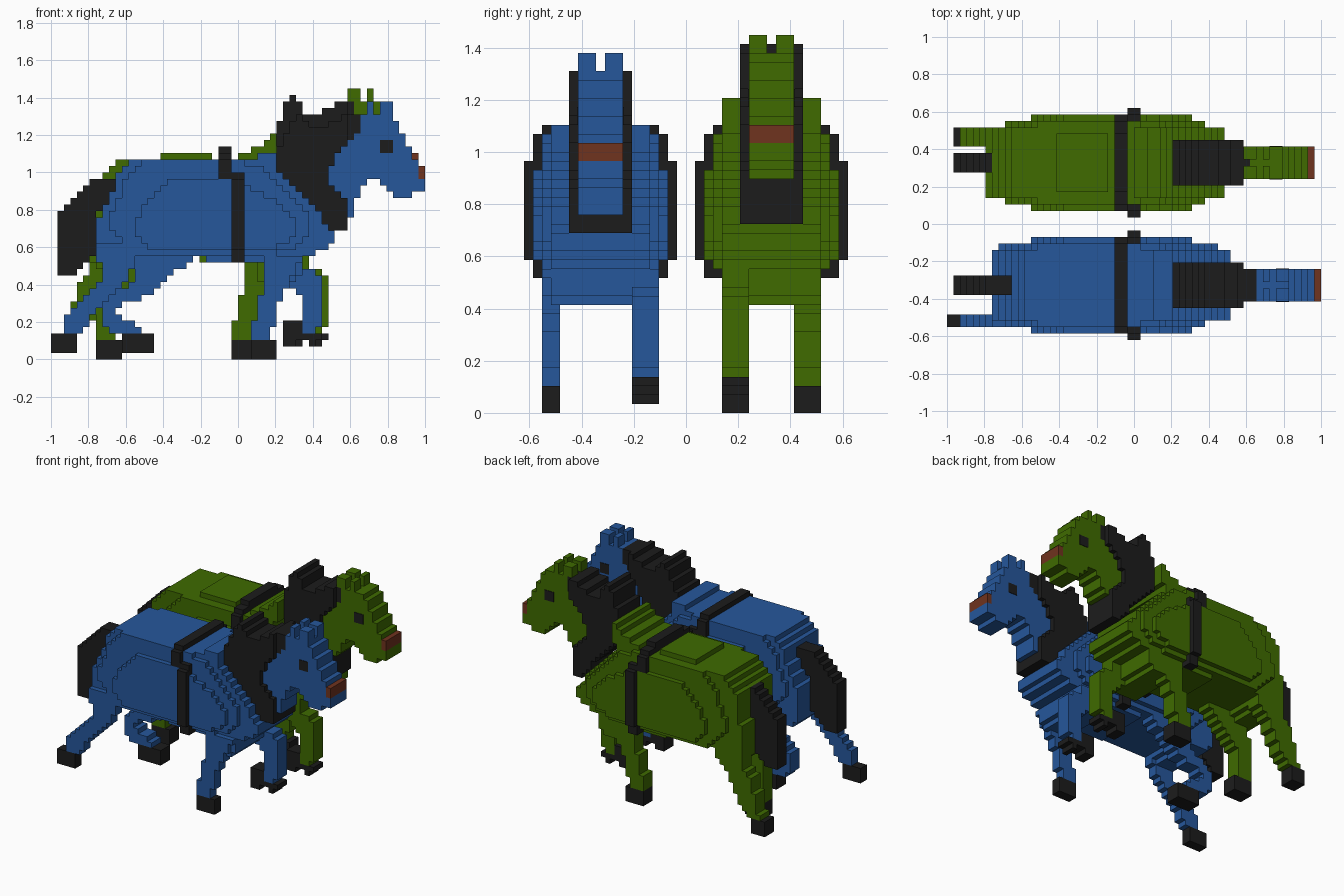
import bpy, bmesh, math

cube = bpy.data.objects.get("Cube")
if cube:
    bpy.data.objects.remove(cube, do_unlink=True)

V = 2 / 58  # size of one block


def material(name, rgb):
    m = bpy.data.materials.new(name)
    m.use_nodes = True
    col = (*rgb, 1)
    m.diffuse_color = col
    bsdf = m.node_tree.nodes["Principled BSDF"]
    bsdf.inputs["Base Color"].default_value = col
    bsdf.inputs["Roughness"].default_value = 1
    bsdf.inputs["Specular IOR Level"].default_value = 0
    return m


BLUE = material("coat_blue", (0.019, 0.095, 0.33))
GREEN = material("coat_green", (0.05, 0.147, 0.0))
BLACK = material("charcoal", (0.0115, 0.0115, 0.0115))
BROWN = material("nose_brown", (0.162, 0.033, 0.013))


def raster(poly, dx=0, dz=0):
    """Blocks whose centres lie inside a side profile."""
    cells = set()
    n = len(poly)
    for i in range(0, 58):
        for k in range(0, 43):
            x, z, inside = i + .5, k + .501, False
            for a in range(n):
                (x1, z1), (x2, z2) = poly[a], poly[(a + 1) % n]
                if (z1 > z) != (z2 > z) and x < x1 + (z - z1) * (x2 - x1) / (z2 - z1):
                    inside = not inside
            if inside:
                cells.add((i + dx, k + dz))
    return cells


def box(i0, i1, k0, k1):
    return {(i, k) for i in range(i0, i1) for k in range(k0, k1)}


def solid(name, cells, y0, y1, mat):
    """Extrude a set of side-view blocks from y0 to y1 (in blocks)."""
    y0, y1 = min(y0, y1), max(y0, y1)
    bm = bmesh.new()

    def quad(*pts):
        bm.faces.new([bm.verts.new(((x - 29) * V, y * V, z * V)) for x, y, z in pts])

    for i, k in cells:
        a, b, c, d = (i, k), (i + 1, k), (i + 1, k + 1), (i, k + 1)
        quad(*[(p[0], y0, p[1]) for p in (a, b, c, d)])
        quad(*[(p[0], y1, p[1]) for p in (d, c, b, a)])
        for nb, p, q in (((i, k - 1), a, b), ((i + 1, k), b, c),
                         ((i, k + 1), c, d), ((i - 1, k), d, a)):
            if nb not in cells:
                quad((p[0], y0, p[1]), (p[0], y1, p[1]), (q[0], y1, q[1]), (q[0], y0, q[1]))
    bmesh.ops.remove_doubles(bm, verts=bm.verts, dist=1e-4)
    bmesh.ops.dissolve_limit(bm, angle_limit=math.radians(1), verts=bm.verts, edges=bm.edges)
    me = bpy.data.meshes.new(name)
    bm.to_mesh(me)
    bm.free()
    me.materials.append(mat)
    ob = bpy.data.objects.new(name, me)
    bpy.context.collection.objects.link(ob)


# Side profiles, in blocks (x from the rear, z from the ground)
TRUNK = [(12, 31), (10, 28), (9, 25), (7, 21), (7, 17), (8, 14), (12, 14), (13, 16), (24, 16),
         (24, 15), (33, 15), (33, 12), (37, 12), (39, 14), (39, 16), (42, 17), (44, 19),
         (44, 20), (42, 22), (38, 27), (35, 30), (35, 31)]
RIB_IN = [(9, 22), (12, 29), (15, 31), (29, 31), (34, 29), (40, 22), (40, 20), (37, 17),
          (33, 16), (14, 16), (10, 19)]
RIB_OUT = [(13, 21), (15, 25), (18, 28), (28, 28), (34, 25), (38, 22), (38, 19), (34, 17),
           (16, 17), (13, 20)]
COLLAR = [(35, 29), (35, 33), (36, 33), (36, 35), (37, 35), (37, 37), (38, 37), (38, 38),
          (39, 38), (39, 37), (40, 37), (40, 36), (43, 36), (43, 37), (45, 37), (45, 38),
          (48, 38), (48, 36), (46, 34), (44, 32), (43, 29), (43, 27), (46, 25), (46, 20),
          (44, 20), (42, 22), (38, 27)]
HEAD = [(42, 26), (43, 31), (46, 36), (48, 38), (53, 38), (54, 36), (55, 34), (56, 32),
        (57, 31), (57, 30), (58, 30), (58, 26), (56, 26), (56, 25), (54, 25), (53, 26),
        (51, 28), (49, 28), (48, 26), (46, 24)]
TAIL = [(1, 13), (3, 13), (5, 15), (7, 17), (7, 22), (8, 24), (10, 26), (10, 28), (6, 28),
        (5, 26), (3, 25), (1, 23)]
STRAIGHT = [(31, 3), (34, 3), (35, 8), (37, 12), (39, 16), (33, 16), (33, 12), (32, 8), (31, 5)]
RAISED = [(36, 16), (36, 13), (38, 11), (39, 9), (39, 4), (41, 4), (42, 6), (42, 13), (41, 14),
          (39, 14), (39, 16)]
STRETCHED = [(2, 4), (5, 4), (6, 6), (9, 10), (12, 13), (13, 15), (13, 18), (7, 18), (8, 13),
             (4, 9), (2, 6)]
STEEP = [(2, 4), (5, 4), (7, 7), (9, 11), (12, 15), (10, 18), (6, 18), (6, 14), (4, 11), (3, 7)]
BENT = [(9, 4), (14, 4), (14, 5), (12, 6), (10, 7), (10, 8), (12, 9), (15, 10), (17, 12),
        (20, 14), (22, 16), (13, 16), (13, 12), (11, 11), (8, 9), (8, 6)]
UPRIGHT = [(7, 3), (10, 3), (10, 8), (14, 13), (18, 16), (8, 16), (7, 8)]
RAISED_HOOF = box(36, 38, 2, 6) | box(38, 39, 3, 6) | box(39, 42, 3, 4) | box(40, 41, 2, 3)


def horse(tag, coat, side, shift, lift, extra_back, extra_collar, ears, legs):
    """side is the outer direction in y; the body centre is 9.5 blocks out."""
    mid = 9.5 * side

    def add(name, cells, r0, r1, mat):
        solid(f"{tag}_{name}", cells, mid + side * r0, mid + side * r1, mat)

    # Barrel of the body in stepped layers
    add("trunk", raster(TRUNK, shift) | extra_back, -5.5, 5.5, coat)
    add("inner_ribs", raster(RIB_IN), -6.5, 6.5, coat)
    add("outer_ribs", raster(RIB_OUT), -7.5, 7.5, coat)
    # Collar and the narrower mane in front of it
    hair = raster(COLLAR, shift, lift) | extra_collar
    add("collar", {c for c in hair if 35 <= c[0] < 46}, -3.5, 3.5, BLACK)
    add("mane", {c for c in hair if c[0] >= 46}, -2.5, 2.5, BLACK)
    # Head with nose, eyes and ears
    nose = box(57 + shift, 58 + shift, 28 + lift, 30 + lift)
    add("head", raster(HEAD, shift, lift) - nose - hair, -2.5, 2.5, coat)
    add("nose", nose, -2.5, 2.5, BROWN)
    for n, s in (("inner", -1), ("outer", 1)):
        eye = box(51 + shift, 53 + shift, 32 + lift, 34 + lift)
        add(n + "_eye", eye, s * 2.4, s * 2.6, BLACK)
        add(n + "_ear", ears, s * .5, s * 2.5, coat)
    add("tail", raster(TAIL), -1.5, 1.5, BLACK)
    # Girth strap stepping round the body
    add("strap_top", box(26, 28, 31, 32), -6.5, 6.5, BLACK)
    for n, s in (("inner", -1), ("outer", 1)):
        add(n + "_strap_shoulder", box(26, 28, 29, 31) | box(26, 30, 28, 29),
            s * 5.5, s * 7.5, BLACK)
        add(n + "_strap_side", box(28, 30, 17, 28), s * 6.5, s * 8.5, BLACK)
        add(n + "_strap_end", box(28, 30, 15, 17), s * 5.5, s * 7.5, BLACK)
    # Legs and hooves
    for name, leg, hoof, r0, r1 in legs:
        add(name + "_leg", leg - hoof, r0, r1, coat)
        add(name + "_hoof", hoof, r0, r1, BLACK)


horse("blue_horse", BLUE, -1, 0, 0, box(32, 35, 31, 32), set(),
      box(49, 50, 38, 40) | box(51, 53, 38, 40),
      [("outer_front", raster(STRAIGHT), box(31, 35, 0, 3), 4.5, 6.5),
       ("outer_rear", raster(STRETCHED), box(0, 4, 1, 4), 4.5, 6.5),
       ("inner_front", raster(RAISED), RAISED_HOOF, -6.5, -3.5),
       ("inner_rear", raster(BENT), box(11, 16, 1, 4), -6.5, -3.5)])
solid("blue_horse_throat", box(46, 47, 22, 25), -12, -7, BLUE)

withers = box(29, 35, 31, 32) | box(31, 35, 32, 33) | box(33, 35, 33, 34) | box(34, 35, 34, 35)
rump = box(7, 10, 24, 28) | box(8, 11, 28, 29) | box(9, 12, 29, 30) | box(10, 13, 30, 31)
crest = box(36, 39, 38, 40) | box(37, 38, 40, 41)
horse("green_horse", GREEN, 1, -1, 2, withers | rump, crest | box(43, 45, 21, 23),
      box(46, 48, 40, 42) | box(49, 50, 40, 42),
      [("outer_front", raster(STRAIGHT, -3), box(28, 32, 0, 3), 2.5, 5.5),
       ("outer_rear", raster(STEEP), box(1, 4, 1, 4), 2.5, 5.5),
       ("inner_front", raster(RAISED, 1), {(i + 1, k) for i, k in RAISED_HOOF}, -5.5, -2.5),
       ("inner_rear", raster(UPRIGHT), box(7, 11, 0, 3), -5.5, -2.5)])
# Raised back patch and the strap crest beside it
solid("green_horse_back_patch", box(17, 25, 30, 32), 5, 14, GREEN)
solid("green_horse_strap_crest", box(26, 28, 32, 33), 5, 14, BLACK)
